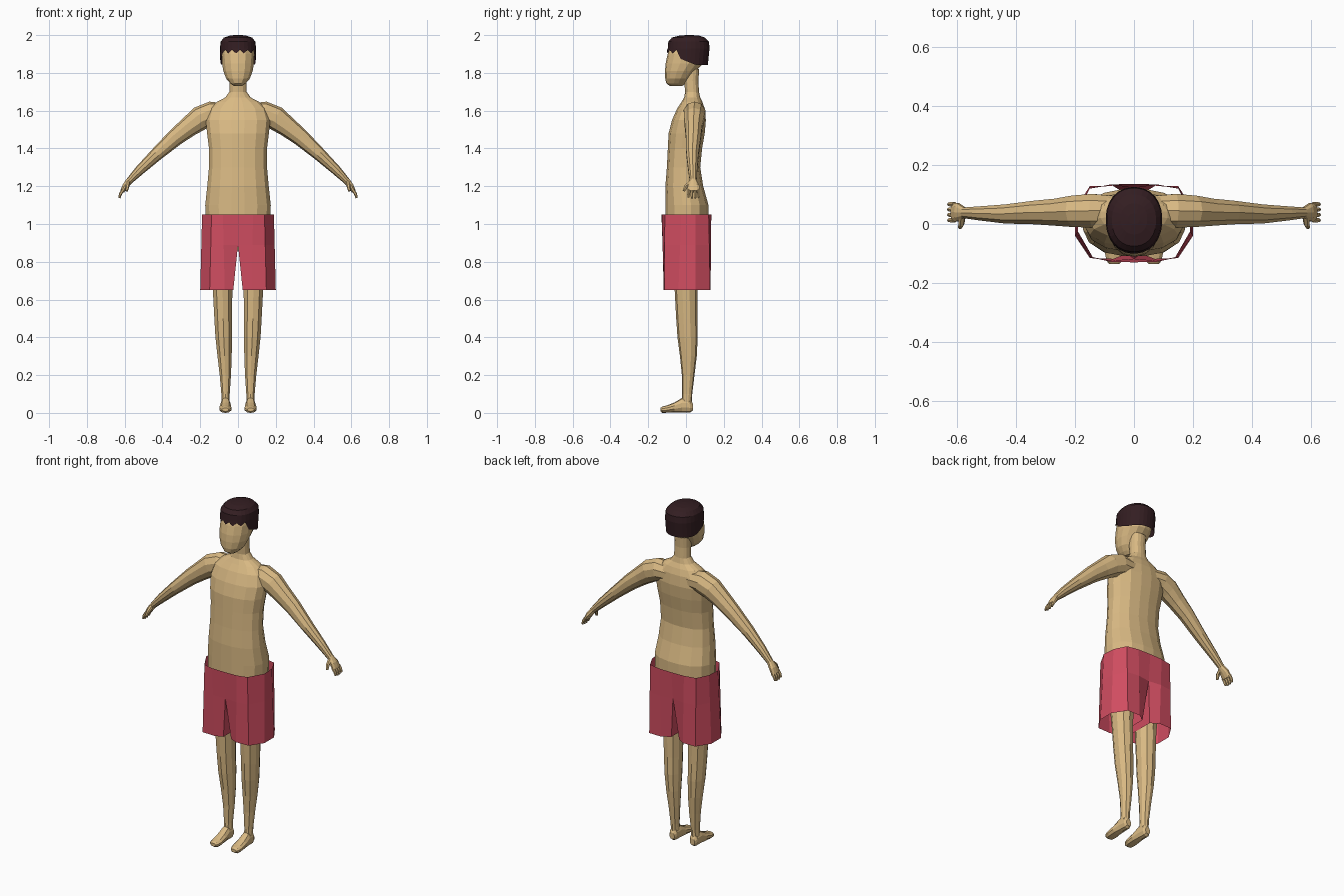
import bpy
import bmesh
from math import cos, sin, pi
from mathutils import Vector

cube = bpy.data.objects.get("Cube")
if cube:
    bpy.data.objects.remove(cube, do_unlink=True)


def make_material(name, rgb):
    mat = bpy.data.materials.new(name)
    mat.use_nodes = True
    color = (*rgb, 1)
    mat.diffuse_color = color
    bsdf = next(n for n in mat.node_tree.nodes if n.type == "BSDF_PRINCIPLED")
    bsdf.inputs["Base Color"].default_value = color
    bsdf.inputs["Roughness"].default_value = 0.8
    return mat


skin = make_material("skin", (0.70, 0.49, 0.23))
red = make_material("shorts_red", (0.64, 0.075, 0.12))
dark = make_material("hair_dark_brown", (0.034, 0.013, 0.016))


def finish(bm, name, mat):
    """Turn a bmesh into a flat shaded object with outward normals."""
    bmesh.ops.recalc_face_normals(bm, faces=bm.faces)
    mesh = bpy.data.meshes.new(name)
    bm.to_mesh(mesh)
    bm.free()
    mesh.materials.append(mat)
    obj = bpy.data.objects.new(name, mesh)
    bpy.context.collection.objects.link(obj)
    return obj


def skin_rings(name, rings, mat, cap_start=True):
    """Bridge closed rings of points and cap the ends."""
    bm = bmesh.new()
    loops = [[bm.verts.new(p) for p in ring] for ring in rings]
    count = len(loops[0])
    for low, high in zip(loops, loops[1:]):
        for i in range(count):
            j = (i + 1) % count
            bm.faces.new((low[i], low[j], high[j], high[i]))
    if cap_start:
        bm.faces.new(loops[0])
    bm.faces.new(loops[-1])
    return finish(bm, name, mat)


def round_profile(sides, power):
    """Unit superellipse, starting half a step off the axis."""
    pts = []
    for i in range(sides):
        a = 2 * pi * (i + 0.5) / sides
        c, s = cos(a), sin(a)
        r = (abs(c) ** power + abs(s) ** power) ** (-1 / power)
        pts.append((r * c, r * s))
    return pts


def box_rings(rows, sides, power, axis="z", side=1):
    """Rings from rows of (station, x min, x max, other min, other max)."""
    rings = []
    for t, x0, x1, q0, q1 in rows:
        ring = []
        for c, s in round_profile(sides, power):
            x = side * ((x0 + x1) / 2 + c * (x1 - x0) / 2)
            q = (q0 + q1) / 2 + s * (q1 - q0) / 2
            ring.append((x, q, t) if axis == "z" else (x, t, q))
        rings.append(ring)
    return rings


def tube_rings(path, sides, side=1):
    """Rings square to a path of (point, radius along y, other radius)."""
    rings = []
    for i, (p, ry, rn) in enumerate(path):
        a = Vector(path[max(i - 1, 0)][0])
        b = Vector(path[min(i + 1, len(path) - 1)][0])
        tangent = (b - a).normalized()
        v = tangent.cross(Vector((0, 1, 0))).normalized()
        u = v.cross(tangent)
        ring = [Vector(p) + u * c * ry + v * s * rn
                for c, s in round_profile(sides, 2)]
        rings.append([(side * q.x, q.y, q.z) for q in ring])
    return rings


def centred(rows):
    return [(z, -w, w, y0, y1) for z, w, y0, y1 in rows]


# Torso and neck: height, half width, front, back
torso = [
    (0.86, 0.15, -0.09, 0.10), (1.0, 0.172, -0.11, 0.12),
    (1.1, 0.175, -0.11, 0.12), (1.2, 0.164, -0.11, 0.092),
    (1.3, 0.155, -0.102, 0.076), (1.4, 0.155, -0.097, 0.086),
    (1.48, 0.165, -0.093, 0.1), (1.55, 0.172, -0.075, 0.106),
    (1.61, 0.155, -0.048, 0.1), (1.645, 0.115, -0.025, 0.088),
    (1.67, 0.068, -0.01, 0.075), (1.7, 0.046, -0.005, 0.069),
    (1.76, 0.044, -0.01, 0.066), (1.82, 0.045, -0.01, 0.07),
]
skin_rings("torso", box_rings(centred(torso), 16, 2.4), skin)

# Head with tapered jaw
head = [
    (1.73, 0.022, -0.085, -0.02), (1.745, 0.042, -0.104, 0.0),
    (1.77, 0.064, -0.11, 0.022), (1.81, 0.079, -0.111, 0.052),
    (1.85, 0.086, -0.108, 0.09), (1.9, 0.088, -0.097, 0.105),
    (1.95, 0.08, -0.08, 0.1), (1.985, 0.05, -0.04, 0.07),
]
skin_rings("head", box_rings(centred(head), 14, 2.2), skin)

# Hair cap with a ragged fringe and a low nape
hair = [
    (1.86, 0.094, -0.1, 0.116), (1.93, 0.096, -0.097, 0.125),
    (1.965, 0.092, -0.094, 0.122), (1.987, 0.075, -0.075, 0.1),
    (1.997, 0.045, -0.035, 0.07), (2.0, 0.02, 0.0, 0.035),
]
hair_rings = box_rings(centred(hair), 28, 2.2)
edge = []
for i, (x, y, z) in enumerate(hair_rings[0]):
    if y < -0.03:
        z = 1.922 if i % 2 else 1.903
    else:
        z = 1.875 - 0.032 * min(1, (y + 0.03) / 0.08)
    edge.append((x, y, z))
hair_rings[0] = edge
skin_rings("hair", hair_rings, dark, cap_start=False)

# Limb tables for one side
leg = [
    (0.03, 0.044, 0.088, -0.025, 0.03), (0.1, 0.043, 0.089, -0.02, 0.033),
    (0.2, 0.036, 0.098, -0.022, 0.045), (0.3, 0.032, 0.11, -0.032, 0.057),
    (0.4, 0.03, 0.121, -0.045, 0.062), (0.5, 0.03, 0.127, -0.052, 0.06),
    (0.65, 0.028, 0.135, -0.06, 0.06), (0.95, 0.01, 0.16, -0.085, 0.09),
]
foot = [
    (0.036, 0.05, 0.082, 0.012, 0.05), (0.022, 0.042, 0.09, 0.002, 0.075),
    (-0.02, 0.04, 0.092, 0.002, 0.08), (-0.06, 0.036, 0.097, 0.003, 0.056),
    (-0.1, 0.034, 0.099, 0.001, 0.04), (-0.125, 0.04, 0.094, 0, 0.034),
    (-0.136, 0.05, 0.084, 0.008, 0.026),
]
arm = [
    ((0.06, 0.045, 1.585), 0.052, 0.052), ((0.14, 0.045, 1.585), 0.06, 0.064),
    ((0.2, 0.043, 1.56), 0.056, 0.064), ((0.26, 0.04, 1.515), 0.048, 0.054),
    ((0.33, 0.039, 1.46), 0.042, 0.046), ((0.43, 0.034, 1.37), 0.034, 0.035),
    ((0.52, 0.036, 1.285), 0.025, 0.026), ((0.575, 0.038, 1.228), 0.019, 0.018),
    ((0.597, 0.04, 1.2), 0.032, 0.016), ((0.613, 0.04, 1.172), 0.034, 0.011),
]
thumb = [
    ((0.582, 0.026, 1.22), 0.012, 0.012), ((0.585, 0.0, 1.2), 0.011, 0.01),
    ((0.59, -0.012, 1.175), 0.007, 0.007),
]

for label, side in (("left", 1), ("right", -1)):
    skin_rings(label + "_leg", box_rings(leg, 10, 2.2, side=side), skin)
    skin_rings(label + "_foot", box_rings(foot, 10, 2.4, "y", side), skin)
    skin_rings(label + "_arm", tube_rings(arm, 10, side), skin)
    skin_rings(label + "_thumb", tube_rings(thumb, 6, side), skin)
    for n in range(4):
        y = 0.013 + 0.018 * n
        drop = 0.005 if n in (1, 2) else 0
        finger = [((0.609, y, 1.18), 0.009, 0.009),
                  ((0.622, y, 1.16), 0.008, 0.008),
                  ((0.628, y, 1.142 - drop), 0.006, 0.006)]
        skin_rings(f"{label}_finger_{n + 1}", tube_rings(finger, 6, side), skin)

# Shorts: open half shell from front seam round to back seam, then mirrored
waist = [(0, -0.13), (0.08, -0.128), (0.14, -0.112), (0.19, -0.025),
         (0.185, 0.05), (0.15, 0.12), (0.08, 0.134), (0, 0.136)]
hem = [(0.025, -0.1), (0.07, -0.118), (0.15, -0.115), (0.2, -0.04),
       (0.2, 0.05), (0.15, 0.128), (0.07, 0.13), (0.025, 0.1)]
bm = bmesh.new()
top = [bm.verts.new((x, y, 1.05)) for x, y in waist]
mid = [bm.verts.new((0.6 * a[0] + 0.4 * b[0] if a[0] else 0,
                     0.6 * a[1] + 0.4 * b[1], 0.89))
       for a, b in zip(waist, hem)]
low = [bm.verts.new((x, y, 0.65)) for x, y in hem]
for a, b in ((top, mid), (mid, low)):
    for i in range(len(a) - 1):
        bm.faces.new((a[i], a[i + 1], b[i + 1], b[i]))
bm.faces.new((mid[0], low[0], low[-1], mid[-1]))
shorts = finish(bm, "shorts", red)
mirror = shorts.modifiers.new("mirror", "MIRROR")
mirror.use_clip = True
